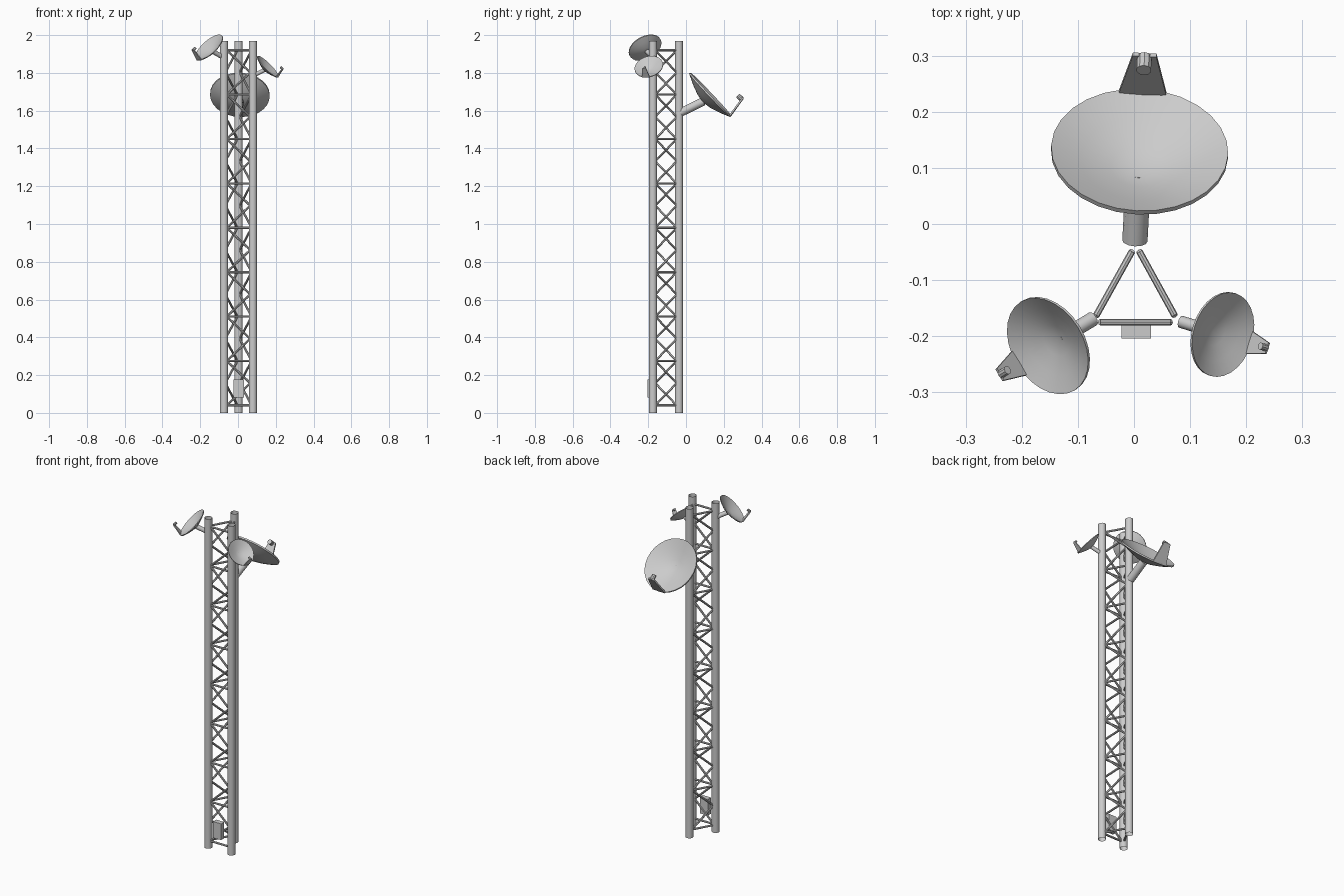
import bpy, bmesh, math
from mathutils import Vector, Matrix

if "Cube" in bpy.data.objects:
    bpy.data.objects.remove(bpy.data.objects["Cube"])


def make_object(name, bm, matrix=None, smooth=True):
    bmesh.ops.recalc_face_normals(bm, faces=bm.faces)
    me = bpy.data.meshes.new(name)
    if matrix is not None:
        bm.transform(matrix)
    bm.to_mesh(me)
    bm.free()
    ob = bpy.data.objects.new(name, me)
    bpy.context.collection.objects.link(ob)
    if smooth:
        bpy.ops.object.select_all(action='DESELECT')
        ob.select_set(True)
        bpy.context.view_layer.objects.active = ob
        bpy.ops.object.shade_smooth_by_angle(angle=math.radians(35))
    return ob


def add_tube(bm, a, b, r, sides=8, caps=True):
    a, b = Vector(a), Vector(b)
    d = b - a
    m = Matrix.Translation((a + b) / 2) @ d.to_track_quat('Z', 'Y').to_matrix().to_4x4()
    bmesh.ops.create_cone(bm, cap_ends=caps, segments=sides, radius1=r, radius2=r,
                          depth=d.length, matrix=m)


# Three open tubular legs, ordered so each face runs left to right seen from outside
legs = [Vector((-0.074, -0.175, 0)), Vector((0.079, -0.175, 0)), Vector((0.003, -0.037, 0))]
for name, p in zip(("front_left_leg", "front_right_leg", "back_leg"), legs):
    bm = bmesh.new()
    add_tube(bm, p, p + Vector((0, 0, 1.97)), 0.022, 12, False)
    make_object(name, bm)

# Lattice bracing: horizontals at nine levels and one zigzag per face
BAYS, Z0 = 8, 0.04
step = (1.92 - Z0) / BAYS
for i, face in enumerate(("front", "right", "left")):
    p, q = legs[i], legs[(i + 1) % 3]
    u = (q - p).normalized() * 0.014
    a, b = p + u, q - u
    bm = bmesh.new()
    for k in range(BAYS + 1):
        z = Vector((0, 0, Z0 + k * step))
        half = Vector((0, 0, step / 2))
        add_tube(bm, a + z, b + z, 0.006)
        if k < BAYS:
            add_tube(bm, a + z, b + z + half, 0.006)
            add_tube(bm, b + z + half, a + z + half * 2, 0.006)
    make_object(face + "_bracing", bm)

# Equipment box low on the front face
bm = bmesh.new()
bmesh.ops.create_cube(bm, size=1, matrix=Matrix.Translation((0.004, -0.189, 0.129))
                      @ Matrix.Diagonal((0.053, 0.030, 0.097, 1)))
make_object("equipment_box", bm, smooth=False)


# Dish: local z is the dish axis, local y points to the bottom of the rim
def dish(name, centre, azimuth, scale):
    m = (Matrix.Translation(centre) @ Matrix.Rotation(math.radians(azimuth - 90), 4, 'Z')
         @ Matrix.Rotation(math.radians(-46.5), 4, 'X') @ Matrix.Scale(scale, 4))

    # Reflector: thin closed bowl
    profile = [(0, -0.050), (0.05, -0.040), (0.105, -0.021), (0.158, 0.003),
               (0.158, -0.006), (0.105, -0.030), (0.05, -0.049), (0, -0.058)]
    bm = bmesh.new()
    vs = [bm.verts.new((r, 0, z)) for r, z in profile]
    es = [bm.edges.new(e) for e in zip(vs, vs[1:])]
    bmesh.ops.spin(bm, geom=vs + es, cent=(0, 0, 0), axis=(0, 0, 1),
                   angle=math.tau, steps=28)
    bmesh.ops.remove_doubles(bm, verts=bm.verts, dist=1e-5)
    make_object(name + "_reflector", bm, m)

    # Mount tube back to the leg
    bm = bmesh.new()
    add_tube(bm, (0, -0.041, -0.182), (0, 0, -0.052), 0.0225, 12)
    make_object(name + "_mount", bm, m)

    # Tapered feed arm plate
    bm = bmesh.new()
    verts = []
    for w, y, z in ((0.043, 0.152, -0.004), (0.021, 0.131, 0.112)):
        for dx, dy in ((-w, -0.004), (w, -0.004), (w, 0.005), (-w, 0.005)):
            verts.append(bm.verts.new((dx, y + dy, z)))
    lo, hi = verts[:4], verts[4:]
    bm.faces.new(lo)
    bm.faces.new(hi)
    for i in range(4):
        j = (i + 1) % 4
        bm.faces.new((lo[i], lo[j], hi[j], hi[i]))
    make_object(name + "_feed_arm", bm, m, smooth=False)

    # Feed horn facing the reflector
    bm = bmesh.new()
    add_tube(bm, (0, 0.134, 0.104), (0, 0.103, 0.101), 0.0135, 10)
    make_object(name + "_feed_horn", bm, m)


dish("large_dish", (0.010, 0.130, 1.685), 87, 1.0)
dish("left_dish", (-0.153, -0.217, 1.935), 211, 0.585)
dish("right_dish", (0.158, -0.197, 1.833), -17, 0.487)
